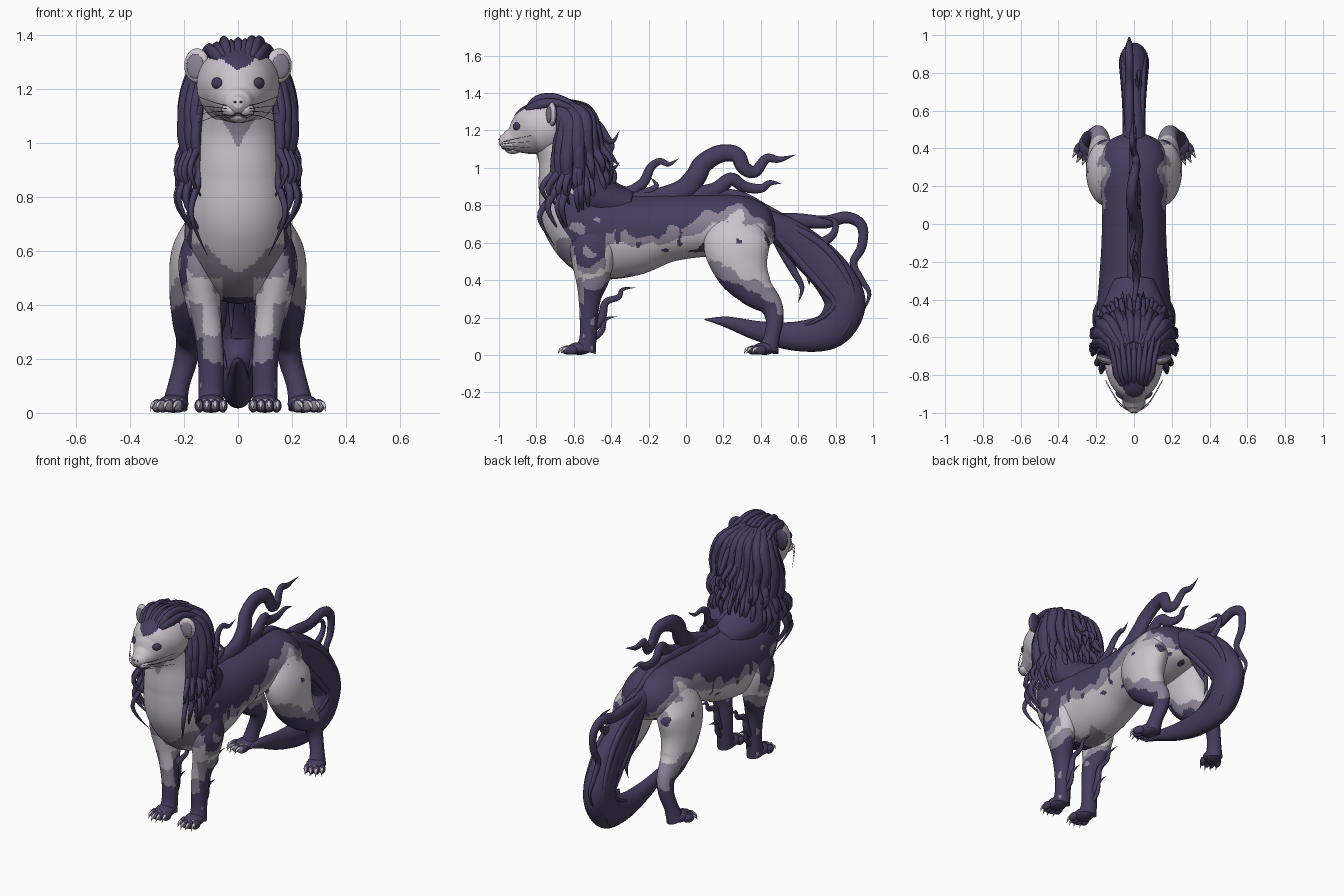
import bpy, bmesh, math, random
from mathutils import Vector, Matrix, noise
from mathutils.bvhtree import BVHTree

random.seed(4)
if "Cube" in bpy.data.objects:
    bpy.data.objects.remove(bpy.data.objects["Cube"])


def material(name, rgb):
    mat = bpy.data.materials.new(name)
    mat.use_nodes = True
    mat.diffuse_color = (*rgb, 1)
    mat.node_tree.nodes["Principled BSDF"].inputs["Base Color"].default_value = (*rgb, 1)
    return mat


DARK, MID, LIGHT = range(3)
MATS = [material("dark violet fur", (.06, .047, .113)),
        material("mauve grey fur", (.27, .23, .31)),
        material("pale lilac fur", (.60, .55, .60))]


def spline(pts, steps):
    """Smooth curve through tuples of any length."""
    out, last = [], len(pts) - 1
    for i in range(last):
        a, b, c, d = pts[max(i - 1, 0)], pts[i], pts[i + 1], pts[min(i + 2, last)]
        for s in range(steps):
            t = s / steps
            out.append([q + t * (r - p) / 2 + t * t * (p - 2.5 * q + 2 * r - e / 2)
                        + t ** 3 * (1.5 * (q - r) + (e - p) / 2)
                        for p, q, r, e in zip(a, b, c, d)])
    return out + [list(pts[-1])]


def loft(bm, pts, steps=8, segs=32):
    """Skin elliptical rings (x, y, z, half width, half depth) along a path."""
    path = spline(pts, steps)
    centres = [Vector(p[:3]) for p in path]
    rings = []
    for i, p in enumerate(path):
        tangent = (centres[min(i + 1, len(path) - 1)] - centres[max(i - 1, 0)]).normalized()
        side = Vector((1, 0, 0))
        side = (side - tangent * side.dot(tangent)).normalized()
        depth = tangent.cross(side)
        ring = []
        for k in range(segs):
            a = math.tau * k / segs
            ring.append(bm.verts.new(centres[i] + side * math.cos(a) * max(p[3], .001)
                                     + depth * math.sin(a) * max(p[4], .001)))
        rings.append(ring)
    for r, q in zip(rings, rings[1:]):
        for k in range(segs):
            n = (k + 1) % segs
            bm.faces.new((r[k], r[n], q[n], q[k]))
    bm.faces.new(rings[0][::-1])
    bm.faces.new(rings[-1])


def lock(bm, pts, radius, flat=.7, steps=6, segs=8):
    """A hair lock that swells, then tapers to a point."""
    last = len(pts) - 1
    full = []
    for i, p in enumerate(pts):
        r = radius * (.75 if i == 0 else (1 - i / last) ** .6)
        full.append((*p, r * flat, r))
    loft(bm, full, steps, segs)


def ball(bm, centre, size, turn=0):
    mat = Matrix.Translation(centre) @ Matrix.Rotation(turn, 4, 'Z') @ Matrix.Diagonal((*size, 1))
    bmesh.ops.create_uvsphere(bm, u_segments=20, v_segments=12, radius=1, matrix=mat)


def finish(name, bm, paint=DARK, mirror=False):
    bmesh.ops.recalc_face_normals(bm, faces=bm.faces)
    for f in bm.faces:
        f.smooth = True
        f.material_index = paint(f.calc_center_median(), f.normal) if callable(paint) else paint
    mesh = bpy.data.meshes.new(name)
    bm.to_mesh(mesh)
    bm.free()
    for m in MATS:
        mesh.materials.append(m)
    obj = bpy.data.objects.new(name, mesh)
    bpy.context.collection.objects.link(obj)
    if mirror:
        obj.modifiers.new("Mirror", 'MIRROR').use_mirror_merge = False


def pick(d, band):
    return LIGHT if d > band else MID if d > 0 else DARK


# Coat pattern: pale chest and flanks, dark back and stockings
FLANK = [(-.7, .56), (-.5, .6), (-.42, .62), (-.2, .66), (.1, .74), (.3, .78), (.4, .74), (.5, .62)]


def coat(p, n):
    x, y, z = abs(p.x), p.y, p.z
    q = Vector((x, y, z))
    fuzz = noise.noise(q * 9) * .07 + noise.noise(p * 25) * .02
    if y < -.58 and z > .5 and x < .17:
        if z > .98 and n.z < .1 and x < .6 * (z - .98) + fuzz * .2:
            return MID
        return LIGHT if z > .53 + .6 * x + fuzz * .4 else MID
    if x < .06 and y < -.45 and z > .38:
        return MID if z > .43 else DARK
    top = FLANK[0][1]
    for (a, h), (b, k) in zip(FLANK, FLANK[1:]):
        if a <= y:
            top = h + (k - h) * min((y - a) / (b - a), 1)
    if y < -.43 and abs(n.x) > .75:
        top -= .1
        if noise.noise(q * 14 + Vector((2, 5, 1))) > .38 and z < .75:
            return MID
    if y < 0:
        # forelegs: pale fronts reach lower than the dark outer sides
        if n.y < -.45 and z < .45:
            return pick(z - .19 - fuzz - .1 * (x > .13), .12)
        low = .36
    else:
        low = min(.42, max(.27, .52 - .55 * y))
        if n.y > .3 and y > .4 and z < .36:
            return MID if z > .24 + fuzz else DARK
    if noise.noise(q * 15 + Vector((3, 1, 7))) > .42 and z > .55:
        return DARK
    return pick(min(top - z + fuzz, z - low + fuzz), .05)


# Torso and neck
bm = bmesh.new()
loft(bm, [(0, *p) for p in [
    (.48, .68, .05, .05), (.43, .68, .14, .11), (.3, .69, .18, .16), (.1, .69, .17, .165),
    (-.1, .675, .172, .18), (-.3, .64, .185, .22), (-.47, .65, .198, .235),
    (-.59, .74, .19, .19), (-.645, .9, .165, .145), (-.67, 1.05, .14, .12), (-.71, 1.18, .12, .12)]],
    steps=22, segs=128)
finish("torso", bm, coat)

# Legs
FRONT = [(.11, -.5, .70, .06, .11), (.14, -.5, .56, .08, .12), (.13, -.5, .42, .066, .095),
         (.11, -.515, .3, .054, .06), (.1, -.52, .18, .048, .048), (.1, -.525, .08, .046, .046),
         (.1, -.54, .02, .05, .06)]
HIND = [(.1, .28, .74, .06, .11), (.145, .27, .6, .098, .175), (.165, .3, .46, .09, .145),
        (.175, .37, .35, .07, .1), (.18, .45, .27, .05, .064), (.195, .474, .19, .043, .048),
        (.22, .46, .1, .04, .042), (.235, .44, .02, .048, .055)]
for name, path in (("front_leg", FRONT), ("hind_leg", HIND)):
    bm = bmesh.new()
    loft(bm, path, steps=18, segs=72)
    finish(name, bm, coat, True)

# Paws with four toes and claws
for name, x, y, turn in (("front", .1, -.57, 0), ("hind", .24, .42, .45)):
    paw, claws = bmesh.new(), bmesh.new()
    spin = Matrix.Translation((x, y, 0)) @ Matrix.Rotation(turn, 4, 'Z')
    ball(paw, spin @ Vector((0, 0, .034)), (.055, .065, .034), turn)
    for i in range(4):
        u = i - 1.5
        reach = -.062 + .008 * u * u
        ball(paw, spin @ Vector((u * .029, reach, .026)), (.018, .036, .025), turn)
        tip = [spin @ Vector((u * .031, reach - d, h)) for d, h in ((.02, .036), (.04, .03), (.055, .006))]
        lock(claws, tip, .012, .8)
    finish(name + "_paw", paw, lambda p, n: MID if n.y < -.55 and p.z < .05 else DARK, True)
    finish(name + "_claws", claws, LIGHT, True)


# Head
def face_paint(p, n):
    x = abs(p.x)
    fuzz = noise.noise(p * 30) * .01
    if p.z > 1.27 + .6 * min(x, .08) + fuzz or p.y > -.69 + fuzz:
        return DARK
    return MID if p.z < 1.085 and p.y > -.85 + fuzz and x < .07 else LIGHT


bm = bmesh.new()
loft(bm, [(0, *p) for p in [
    (-.6, 1.22, .08, .08), (-.68, 1.22, .143, .135), (-.755, 1.212, .153, .15), (-.82, 1.198, .135, .14),
    (-.875, 1.172, .1, .108), (-.925, 1.152, .066, .07), (-.97, 1.147, .046, .046), (-.998, 1.152, .02, .02)]],
    steps=18, segs=96)
for x in (-.024, .024):
    ball(bm, (x, -.945, 1.122), (.038, .045, .03))
ball(bm, (0, -.925, 1.1), (.036, .045, .026))
surface = BVHTree.FromBMesh(bm)
finish("head", bm, face_paint)


def on_face(x, z):
    return surface.ray_cast(Vector((x, -2, z)), Vector((0, 1, 0)))[0]


# Eyes, nostrils, mouth line and whiskers
bm = bmesh.new()
ball(bm, on_face(.078, 1.222), (.026, .012, .021), .75)
ball(bm, on_face(.011, 1.152), (.005, .005, .004))
finish("eyes_and_nostrils", bm, DARK, True)
bm = bmesh.new()
lock(bm, [on_face(x, z) for x, z in ((.002, 1.112), (.02, 1.102), (.036, 1.103), (.05, 1.112))], .004, 1)
for i in range(4):
    start = on_face(.04, 1.138 - .011 * i)
    lock(bm, [start, start + Vector((.045, .04, .012 - .006 * i)),
              start + Vector((.11, .15, .035 - .022 * i))], .002, 1, segs=5)
finish("mouth_and_whiskers", bm, DARK, True)

# Round ears with an inner hollow
bm = bmesh.new()
ball(bm, (.152, -.715, 1.287), (.05, .022, .064), .35)
finish("ear", bm, lambda p, n: LIGHT if n.y < -.4 else MID if n.y < .3 else DARK, True)
bm = bmesh.new()
ball(bm, (.159, -.734, 1.285), (.034, .008, .046), .35)
finish("inner_ear", bm, MID, True)

# Mane mass
bm = bmesh.new()
loft(bm, [(0, *p) for p in [
    (-.83, 1.325, .05, .02), (-.74, 1.31, .115, .07), (-.66, 1.24, .16, .11), (-.6, 1.1, .185, .135),
    (-.56, .95, .19, .145), (-.47, .84, .18, .12), (-.3, .79, .11, .085)]], segs=40)
finish("mane_mass", bm)

# Mane locks wrapped around the neck
bm = bmesh.new()
for layer in range(2):
    for i in range(13):
        t = i / 12
        a = math.radians(-38 + 124 * t + random.uniform(-4, 4))
        wave = random.uniform(-.015, .015)
        drop = (.59 + .29 * t) + layer * .14 + random.uniform(-.04, .04)
        pts = [(.05 * math.cos(a) + .01, -.72 + .09 * math.sin(a), 1.34)]
        for f, size in ((.17, .78), (.42, 1), (.62, .93 + wave), (.8, 1.1 - wave), (1, .72)):
            z = 1.36 + (drop - 1.36) * f
            shift = .14 * t * max(0, f - .5) - .05 * (1 - t) ** 2 * (f == .8)
            pts.append((.205 * size * math.cos(a),
                        -.605 + (.09 + .09 * f) * size * math.sin(a) + shift + wave, z))
        lock(bm, pts, random.uniform(.034, .046), .75)
finish("mane_locks", bm, DARK, True)

# Crown tufts sweeping back and flicks off the nape
bm = bmesh.new()
for i in range(9):
    x = (i - 4) * .023
    top = 1.375 - 2.4 * x * x + random.uniform(-.012, .012)
    lock(bm, [(x * .7, -.845, 1.305), (x, -.79, top - .014), (x * 1.2, -.7, top),
              (x * 1.5, -.6, top - .04), (x * 1.7, -.49 + random.uniform(-.06, .03), top - .11)], .032)
for x, z in ((.05, 1.2), (-.06, 1.12), (.02, 1.06)):
    lock(bm, [(x, -.56, z + .1), (x, -.47, z + .03), (x, -.4, z - .06), (x, -.355, z - .05 + x)], .028)
finish("crown_tufts", bm)

# Spine crest and drifting back wisps
bm = bmesh.new()
lock(bm, [(0, -.42, .86), (0, -.2, .835), (0, .1, .855), (0, .28, .85), (0, .42, .79), (0, .6, .71)], .05, .9)
BACK = [(.035, [(-.42, .92), (-.32, .87), (-.23, .92), (-.19, 1), (-.14, 1.035), (-.09, 1.02), (-.04, 1.05)]),
        (.065, [(-.2, .83), (-.03, .87), (.05, .95), (.09, 1.02), (.18, 1.075), (.27, 1.07),
                (.31, 1.0), (.37, .98), (.43, 1.05), (.5, 1.045), (.585, 1.07)]),
        (.045, [(.0, .86), (.15, .88), (.24, .94), (.31, .9), (.4, .89), (.45, .92), (.51, .915)]),
        (.03, [(-.38, .87), (-.25, .86), (-.16, .9), (-.19, .95)])]
for r, path in BACK:
    lock(bm, [(.012 * math.sin(i * 1.3), *p) for i, p in enumerate(path)], r, .6)
finish("back_wisps", bm)

# Sweeping tail
bm = bmesh.new()
loft(bm, [(0, *p) for p in [
    (.28, .76, .05, .05), (.42, .715, .06, .065), (.54, .65, .06, .085), (.67, .54, .065, .105),
    (.79, .41, .075, .11), (.85, .27, .08, .11), (.775, .135, .07, .1), (.6, .1, .055, .08),
    (.4, .125, .04, .055), (.22, .175, .025, .03), (.1, .19, .003, .003)]])
for s in (-1, 1):
    for k in range(3):
        o = (k - 1) * .05
        lock(bm, [(s * .035, .46, .7 + o / 2), (s * .045, .65 + o, .56 + o), (s * .055, .79 + o, .4 + o),
                  (s * .062, .845 + o, .27), (s * .05, .76 + o, .14 - o), (s * .03, .55, .1 - o / 2)], .026)
finish("tail", bm)

# Curling tail wisps
bm = bmesh.new()
CURLS = [(.04, [(.45, .73), (.6, .72), (.74, .71), (.86, .735), (.94, .69), (.94, .58),
                (.895, .49), (.94, .4), (.98, .32), (.93, .2)]),
         (.03, [(.62, .6), (.72, .6), (.79, .65), (.79, .72), (.7, .735)]),
         (.03, [(.45, .68), (.52, .55), (.58, .44), (.62, .36), (.6, .28)]),
         (.03, [(.55, .64), (.62, .52), (.65, .44), (.66, .37)])]
for j, (r, path) in enumerate(CURLS):
    lock(bm, [((j % 2 - .5) * .05, *p) for p in path], r, .7)
finish("tail_wisps", bm)

# Feathering behind the forelegs
bm = bmesh.new()
FEATHERS = [(.026, [(-.5, .13), (-.45, .2), (-.43, .28), (-.36, .31), (-.34, .35), (-.27, .36)]),
            (.02, [(-.5, .08), (-.45, .13), (-.43, .19), (-.37, .205)])]
for r, path in FEATHERS:
    lock(bm, [(.1, *p) for p in path], r)
finish("leg_feathering", bm, DARK, True)
